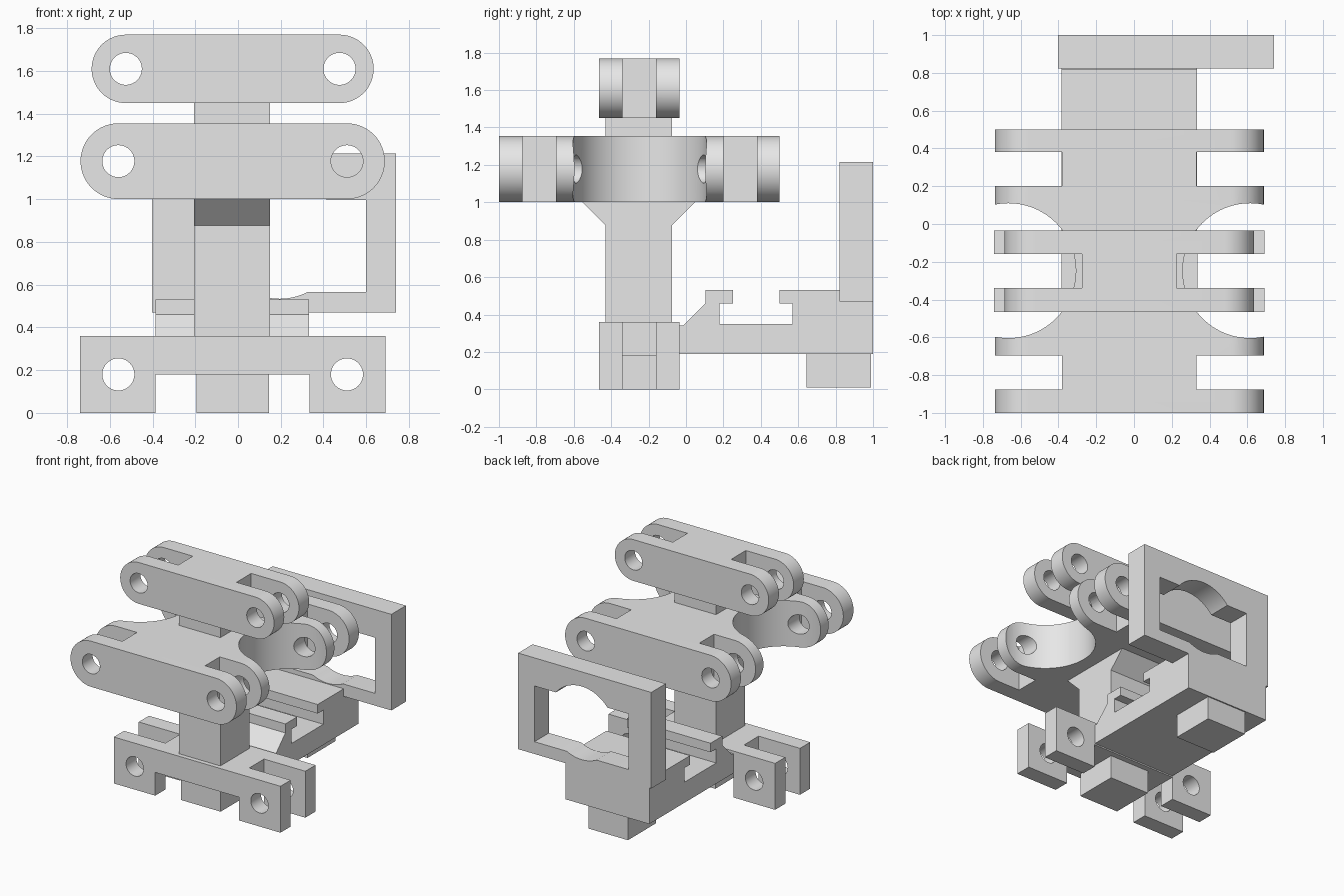
import bpy, bmesh, math

if "Cube" in bpy.data.objects:
    bpy.data.objects.remove(bpy.data.objects["Cube"], do_unlink=True)

grey = bpy.data.materials.new("light grey")
grey.use_nodes = True
grey.diffuse_color = (0.8, 0.8, 0.8, 1)
grey.node_tree.nodes["Principled BSDF"].inputs["Base Color"].default_value = (0.8, 0.8, 0.8, 1)

MID = -0.025          # x of the bracket's own mirror plane
PLACE = {"x": lambda u, v, t: (t, u, v),
         "y": lambda u, v, t: (u, t, v),
         "z": lambda u, v, t: (u, v, t)}


def prism(name, points, axis, lo, hi):
    """Extrude a 2D outline along an axis."""
    bm = bmesh.new()
    place = PLACE[axis]
    face = bm.faces.new([bm.verts.new(place(u, v, lo)) for u, v in points])
    out = bmesh.ops.extrude_face_region(bm, geom=[face])
    shift = place(0, 0, hi - lo)
    bmesh.ops.translate(bm, vec=shift, verts=[g for g in out["geom"] if isinstance(g, bmesh.types.BMVert)])
    bmesh.ops.recalc_face_normals(bm, faces=bm.faces)
    mesh = bpy.data.meshes.new(name)
    bm.to_mesh(mesh)
    bm.free()
    mesh.materials.append(grey)
    obj = bpy.data.objects.new(name, mesh)
    bpy.context.collection.objects.link(obj)
    return obj


def rect(a, b, c, d):
    return [(a, c), (b, c), (b, d), (a, d)]


def box(name, x, y, z):
    return prism(name, rect(*x, *y), "z", *z)


def arc(cx, cy, r, start, end, steps):
    angles = [math.radians(start + (end - start) * i / steps) for i in range(steps + 1)]
    return [(cx + r * math.cos(a), cy + r * math.sin(a)) for a in angles]


def circle(cx, cy, r, steps=64):
    return arc(cx, cy, r, 0, 360, steps)[:-1]


def stadium(half, z, r):
    return arc(MID + half, z, r, -90, 90, 32) + arc(MID - half, z, r, 90, 270, 32)


def select(obj):
    bpy.ops.object.select_all(action="DESELECT")
    obj.select_set(True)
    bpy.context.view_layer.objects.active = obj


def cut(obj, cutters):
    """Subtract each cutter, then delete it."""
    select(obj)
    for cutter in cutters:
        cutter.hide_render = True
        mod = obj.modifiers.new("cut", "BOOLEAN")
        mod.operation = "DIFFERENCE"
        mod.solver = "EXACT"
        mod.object = cutter
        bpy.ops.object.modifier_apply(modifier=mod.name)
        bpy.data.objects.remove(cutter, do_unlink=True)


def smooth(obj):
    select(obj)
    bpy.ops.object.shade_smooth_by_angle(angle=math.radians(30))


def clevis_cutters(half, z, slots, inner):
    """Pin holes and finger slots on both ends."""
    tools = []
    for side in (-1, 1):
        tools.append(prism("hole_cutter", circle(MID + side * half, z, 0.075, 40), "y", -1.2, 1.2))
        xs = sorted((MID + side * inner, MID + side))
        for slot in slots:
            tools.append(box("slot_cutter", xs, slot, (-0.5, 2)))
    return tools


ARM_Y = (-0.465, -0.035)
SLOT = (-0.34, -0.16)

# Top clevis bar and its neck
top = prism("top_clevis", stadium(0.5, 1.61, 0.16), "y", *ARM_Y)
cut(top, clevis_cutters(0.5, 1.61, [SLOT], 0.25))
smooth(top)
box("top_neck", (-0.205, 0.15), (-0.43, -0.075), (1.355, 1.45))

# Double middle clevis with round side recesses
middle = prism("middle_clevis", stadium(0.535, 1.178, 0.177), "y", -1, 0.5)
recesses = [prism("recess_cutter", circle(MID + s * 0.64, -0.247, 0.357, 96), "z", 0.8, 1.5) for s in (-1, 1)]
cut(middle, recesses + clevis_cutters(0.535, 1.178, [(-0.875, -0.695), (0.2, 0.38)], 0.355))
smooth(middle)

# Column flaring out under the middle clevis
prism("column", [(-0.43, 0.36), (-0.075, 0.36), (-0.075, 0.877), (0.05, 1.002),
                 (-0.555, 1.002), (-0.43, 0.877)], "x", -0.205, 0.15)

# Base clevis with square ends
base = prism("base_clevis", [(-0.74, 0), (-0.385, 0), (-0.385, 0.18), (0.335, 0.18), (0.335, 0),
                             (0.69, 0), (0.69, 0.36), (-0.74, 0.36)], "y", *ARM_Y)
cut(base, clevis_cutters(0.535, 0.18, [SLOT], 0.36))
smooth(base)

# Pegs below
box("front_peg", (-0.195, 0.145), (-0.42, -0.08), (0, 0.18))
box("rear_peg", (-0.195, 0.145), (0.645, 0.99), (0.01, 0.19))

# Rear platform with T-shaped groove
prism("rear_platform", [(-0.035, 0.19), (1, 0.19), (1, 0.47), (0.82, 0.47), (0.82, 0.53), (0.5, 0.53),
                        (0.5, 0.46), (0.57, 0.46), (0.57, 0.35), (0.18, 0.35), (0.18, 0.46),
                        (0.25, 0.46), (0.25, 0.53), (0.105, 0.53), (0.105, 0.46),
                        (-0.015, 0.34), (-0.035, 0.34)], "x", -0.385, 0.333)

# Upright rear frame with a window widened by a circle
frame = box("rear_frame", (-0.402, 0.74), (0.822, 1), (0.47, 1.215))
cut(frame, [prism("window_cutter", rect(-0.205, 0.6, 0.565, 0.997), "y", 0.7, 1.1),
            prism("round_cutter", circle(0.195, 0.818, 0.284), "y", 0.65, 1.15)])
smooth(frame)
